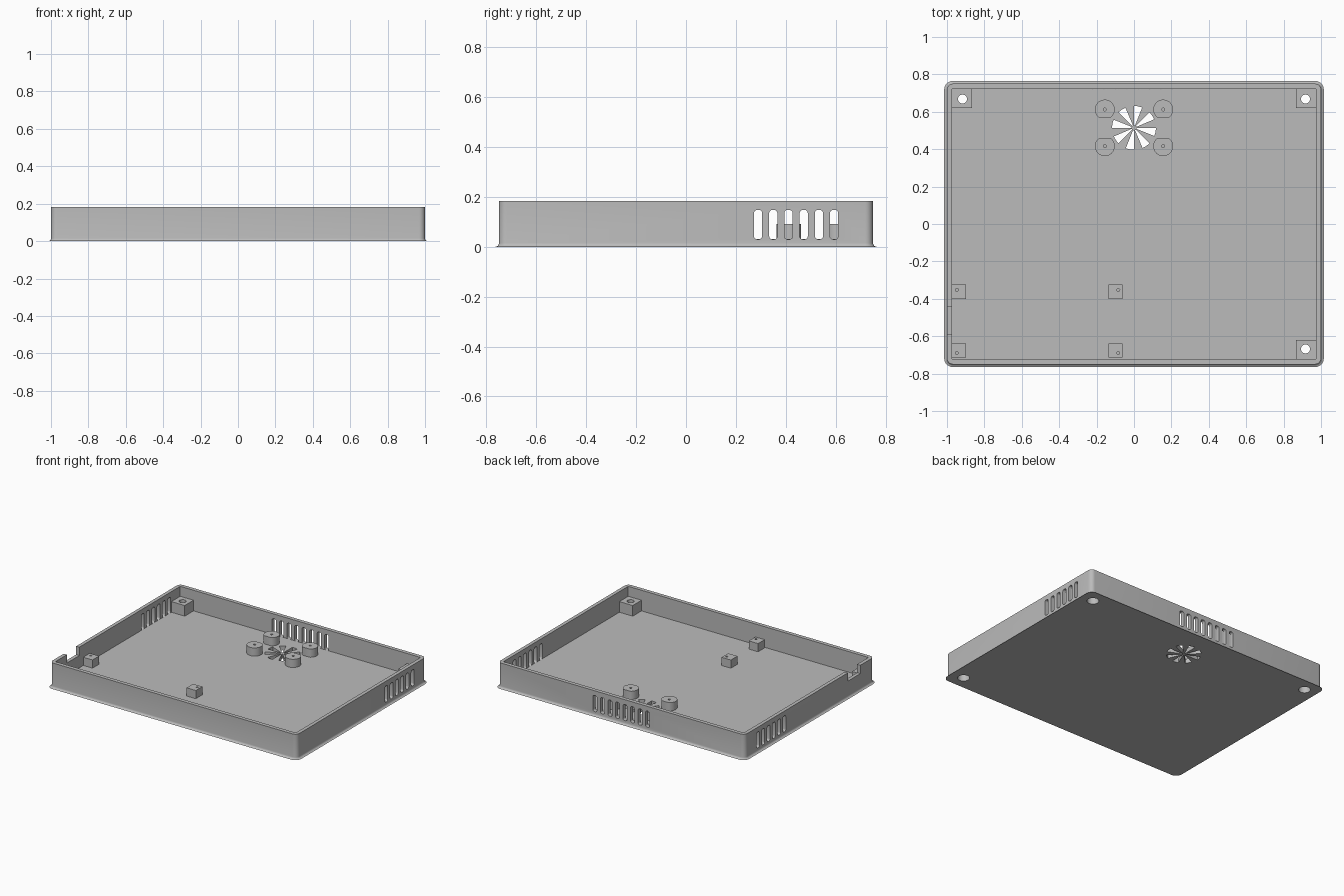
import bpy, bmesh, math
from mathutils import Vector

if "Cube" in bpy.data.objects:
    bpy.data.objects.remove(bpy.data.objects["Cube"], do_unlink=True)

HX, HY, H = 1.0, 0.75, 0.183      # outer half sizes and height
IX, IY, FLOOR = 0.974, 0.722, 0.032   # inner half sizes and floor level
POST_TOP, CORNER_TOP = 0.092, 0.11

grey = bpy.data.materials.new("plain grey plastic")
grey.use_nodes = True
grey.diffuse_color = (0.5, 0.5, 0.5, 1)
grey.node_tree.nodes["Principled BSDF"].inputs["Base Color"].default_value = (0.5, 0.5, 0.5, 1)

AXES = {
    "z": lambda a, b, c: (a, b, c),
    "x": lambda a, b, c: (c, a, b),
    "y": lambda a, b, c: (a, c, b),
}


def make_object(name, bm):
    bmesh.ops.recalc_face_normals(bm, faces=bm.faces)
    mesh = bpy.data.meshes.new(name)
    bm.to_mesh(mesh)
    bm.free()
    mesh.materials.append(grey)
    obj = bpy.data.objects.new(name, mesh)
    bpy.context.scene.collection.objects.link(obj)
    return obj


def add_prism(bm, outline, lo, hi, axis="z"):
    """Extrude a 2D outline between two levels along an axis."""
    rings = [[bm.verts.new(AXES[axis](a, b, c)) for a, b in outline] for c in (lo, hi)]
    bm.faces.new(rings[0])
    bm.faces.new(rings[1])
    n = len(outline)
    for i in range(n):
        j = (i + 1) % n
        bm.faces.new((rings[0][i], rings[0][j], rings[1][j], rings[1][i]))


def prism(name, outline, lo, hi, axis="z"):
    bm = bmesh.new()
    add_prism(bm, outline, lo, hi, axis)
    return make_object(name, bm)


def rect(a0, a1, b0, b1):
    return [(a0, b0), (a1, b0), (a1, b1), (a0, b1)]


def circle(cx, cy, r, n=24):
    return [(cx + r * math.cos(math.tau * i / n), cy + r * math.sin(math.tau * i / n)) for i in range(n)]


def slot(centre, half=0.0165, low=0.03, high=0.148, r=0.013):
    """Upright slot outline with rounded corners."""
    pts = []
    corners = [(1, high - r), (-1, high - r), (-1, low + r), (1, low + r)]
    for k, (side, v) in enumerate(corners):
        for i in range(5):
            t = math.pi / 2 * (k + i / 4)
            pts.append((centre + side * (half - r) + r * math.cos(t), v + r * math.sin(t)))
    return pts


def cut(obj, cutter):
    """Subtract a cutter and bake the result into the mesh."""
    cutter.hide_render = True
    mod = obj.modifiers.new("cut", "BOOLEAN")
    mod.operation, mod.solver, mod.object = "DIFFERENCE", "EXACT", cutter
    bpy.context.view_layer.update()
    baked = bpy.data.meshes.new_from_object(obj.evaluated_get(bpy.context.evaluated_depsgraph_get()))
    obj.modifiers.clear()
    obj.data = baked
    bpy.data.objects.remove(cutter, do_unlink=True)


# Tray body: block with rounded uprights and a rounded bottom edge
bm = bmesh.new()
add_prism(bm, rect(-HX, HX, -HY, HY), 0, H)
uprights = [e for e in bm.edges if abs(e.verts[0].co.z - e.verts[1].co.z) > H / 2]
bmesh.ops.bevel(bm, geom=uprights, offset=0.032, segments=6, profile=0.5, affect="EDGES")
bottom = [e for e in bm.edges if all(v.co.z < 0.001 for v in e.verts)]
bmesh.ops.bevel(bm, geom=bottom, offset=0.015, segments=4, profile=0.5, affect="EDGES")
tray = make_object("tray", bm)
cut(tray, prism("hollow", rect(-IX, IX, -IY, IY), FLOOR, H + 0.1))

# Vent slots in both side walls and the back wall, and the cable notch
bm = bmesh.new()
PITCH = 0.061
for i in range(6):
    outline = slot(0.289 + PITCH * i)
    add_prism(bm, outline, IX - 0.002, HX + 0.1, "x")
    add_prism(bm, outline, -HX - 0.1, -IX + 0.002, "x")
for i in range(8):
    add_prism(bm, slot(PITCH * (i - 3.5)), IY - 0.002, HY + 0.1, "y")
add_prism(bm, rect(-0.59, -0.445, 0.122, H + 0.1), -HX - 0.1, -IX + 0.01, "x")
cut(tray, make_object("wall_cutter", bm))

# Fan grille: eight wedge openings in the floor
FAN_Y = 0.514
bm = bmesh.new()
for i in range(8):
    start = math.radians(45 * i - 22)
    arc = [start + math.radians(22) * k / 4 for k in range(5)]
    wedge = [(0.117 * math.cos(t), FAN_Y + 0.117 * math.sin(t)) for t in arc]
    wedge += [(0.014 * math.cos(t), FAN_Y + 0.014 * math.sin(t)) for t in (arc[-1], arc[0])]
    add_prism(bm, wedge, -0.1, 0.1)
cut(tray, make_object("fan_cutter", bm))

# Corner screw posts with a through hole and a recess underneath
parts = [tray]
for name, sx, sy in (("back_right", -1, 1), ("back_left", 1, 1), ("front_left", 1, -1)):
    xs, ys = sorted((sx * 0.866, sx * IX)), sorted((sy * 0.62, sy * IY))
    post = prism("corner_post_" + name, rect(*xs, *ys), FLOOR, CORNER_TOP)
    for obj in (tray, post):
        for radius, top in ((0.024, 0.2), (0.04, 0.06)):
            cut(obj, prism("screw_cutter", circle(sx * 0.917, sy * 0.668, radius), -0.1, top))
    parts.append(post)

# Fan mounts: round posts with a flat facing the fan
for sx in (-1, 1):
    for sy in (-1, 1):
        cx, cy, r = sx * 0.156, FAN_Y + sy * 0.098, 0.053
        outline = [(x, y if (y - cy) * sy > -0.045 else cy - sy * 0.045) for x, y in circle(cx, cy, r, 48)]
        # keep only the two ends of the flat
        flat = [p for p in outline if abs(p[1] - (cy - sy * 0.045)) < 1e-6]
        ends = (min(flat), max(flat))
        outline = [p for p in outline if p not in flat or p in ends]
        mount = prism("fan_mount", outline, FLOOR, POST_TOP)
        cut(mount, prism("pilot_cutter", circle(cx, cy, 0.008, 12), 0.045, 0.2))
        parts.append(mount)

# Square board posts with small pilot holes
for x0, hole_x in ((-IX, -0.947), (-0.137, -0.084)):
    for y0, hole_y in ((-0.4, -0.352), (-0.715, -0.69)):
        post = prism("board_post", rect(x0, x0 + 0.075, y0, y0 + 0.076), FLOOR, POST_TOP)
        cut(post, prism("pilot_cutter", circle(hole_x, hole_y, 0.008, 12), 0.045, 0.2))
        parts.append(post)

# Smooth rounded faces, keep corners crisp
bpy.ops.object.select_all(action="DESELECT")
for obj in parts:
    obj.select_set(True)
bpy.context.view_layer.objects.active = tray
bpy.ops.object.shade_smooth_by_angle(angle=math.radians(30))
